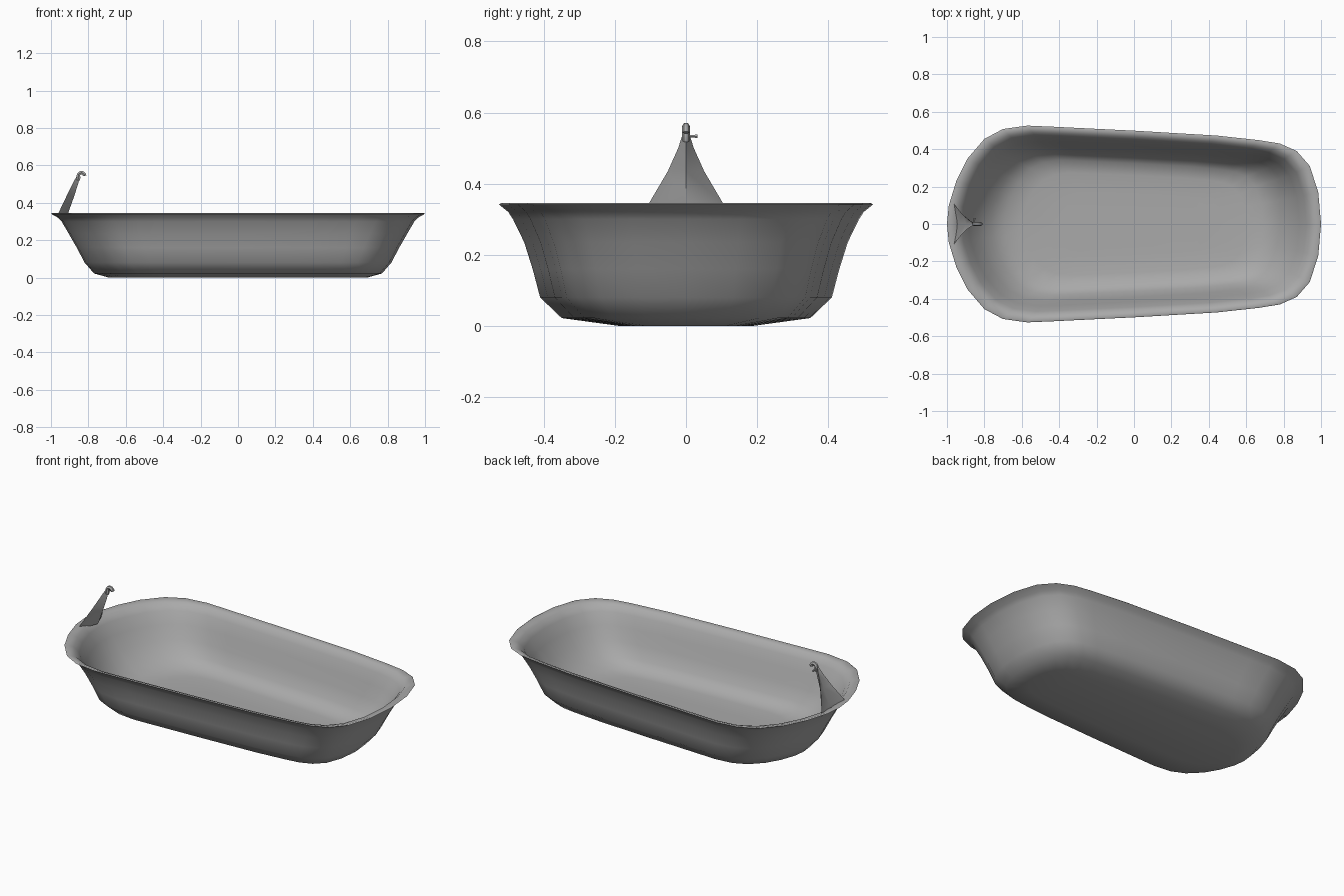
import bpy
import bmesh
import math

cube = bpy.data.objects.get("Cube")
if cube:
    bpy.data.objects.remove(cube, do_unlink=True)

grey = bpy.data.materials.new("enamel_grey")
grey.use_nodes = True
colour = (0.4, 0.4, 0.4, 1)
grey.diffuse_color = colour
grey.node_tree.nodes["Principled BSDF"].inputs["Base Color"].default_value = colour


def activate(obj):
    bpy.ops.object.select_all(action='DESELECT')
    obj.select_set(True)
    bpy.context.view_layer.objects.active = obj


def smooth(obj, degrees):
    activate(obj)
    bpy.ops.object.shade_smooth_by_angle(angle=math.radians(degrees))


def loft(name, rings, angle):
    """Skin a list of equal-length point rings and close both ends."""
    bm = bmesh.new()
    loops = [[bm.verts.new(p) for p in ring] for ring in rings]
    n = len(loops[0])
    for a, b in zip(loops, loops[1:]):
        for i in range(n):
            j = (i + 1) % n
            bm.faces.new((a[i], a[j], b[j], b[i]))
    bm.faces.new(loops[0])
    bm.faces.new(loops[-1])
    bmesh.ops.recalc_face_normals(bm, faces=bm.faces)
    mesh = bpy.data.meshes.new(name)
    bm.to_mesh(mesh)
    bm.free()
    obj = bpy.data.objects.new(name, mesh)
    bpy.context.collection.objects.link(obj)
    mesh.materials.append(grey)
    smooth(obj, angle)


# Tub: half of the tapered rim outline, mirrored, then scaled per level
half = [(-1, 0), (-.99, .1), (-.95, .23), (-.89, .35), (-.8, .455), (-.7, .508),
        (-.57, .526), (-.43, .52), (0, .499), (.44, .473), (.67, .448),
        (.78, .43), (.87, .39), (.94, .31), (.985, .17), (1, 0)]
outline = half + [(x, -y) for x, y in half[-2:0:-1]]
# Height, length scale, width scale: up the outside, over the lip, down inside
outer = [(0, .69, .36), (.022, .77, .665), (.08, .82, .78), (.16, .862, .82),
         (.235, .905, .865), (.3, .943, .925), (.32, .962, .95), (.341, 1, 1)]
inner = [(.345, .992, .99), (.332, .95, .93), (.3, .922, .89), (.235, .885, .835),
         (.16, .835, .785), (.09, .765, .72), (.05, .69, .65), (.038, .6, .52),
         (.035, .4, .3)]
loft("tub", [[(x * sx, y * sy, z) for x, y in outline]
             for z, sx, sy in outer + inner], 65)

# Spout fin: a leaning taper, ridged in front and hollowed behind
# height, back x, side x, front x, half width
sections = [(.325, -.945, -.966, -.918, .115), (.345, -.937, -.96, -.908, .104),
            (.435, -.899, -.917, -.876, .051), (.5, -.872, -.885, -.855, .022),
            (.54, -.86, -.864, -.845, .009)]
loft("spout_fin", [[(b, 0, z), (s, w, z), (f, 0, z), (s, -w, z)]
                   for z, b, s, f, w in sections], 50)


# Hooked spout and side lever as round bars
def bar(name, points, radius):
    curve = bpy.data.curves.new(name, 'CURVE')
    curve.dimensions = '3D'
    curve.bevel_depth = radius
    curve.bevel_resolution = 1
    curve.use_fill_caps = True
    spline = curve.splines.new('POLY')
    spline.points.add(len(points) - 1)
    for point, co in zip(spline.points, points):
        point.co = (*co, 1)
    obj = bpy.data.objects.new(name, curve)
    bpy.context.collection.objects.link(obj)
    activate(obj)
    bpy.ops.object.convert(target='MESH')
    obj = bpy.context.object
    obj.data.materials.clear()
    obj.data.materials.append(grey)
    smooth(obj, 50)


hook = [(-.837 + .017 * math.cos(a), 0, .544 + .017 * math.sin(a))
        for a in (math.pi * k / 6 for k in range(7, -1, -1))]
bar("spout_hook", [(-.856, 0, .52)] + hook, .011)
bar("lever_stem", [(-.853, 0, .533), (-.853, .03, .533)], .004)
bar("lever_knob", [(-.853, .025, .533), (-.853, .033, .533)], .006)
